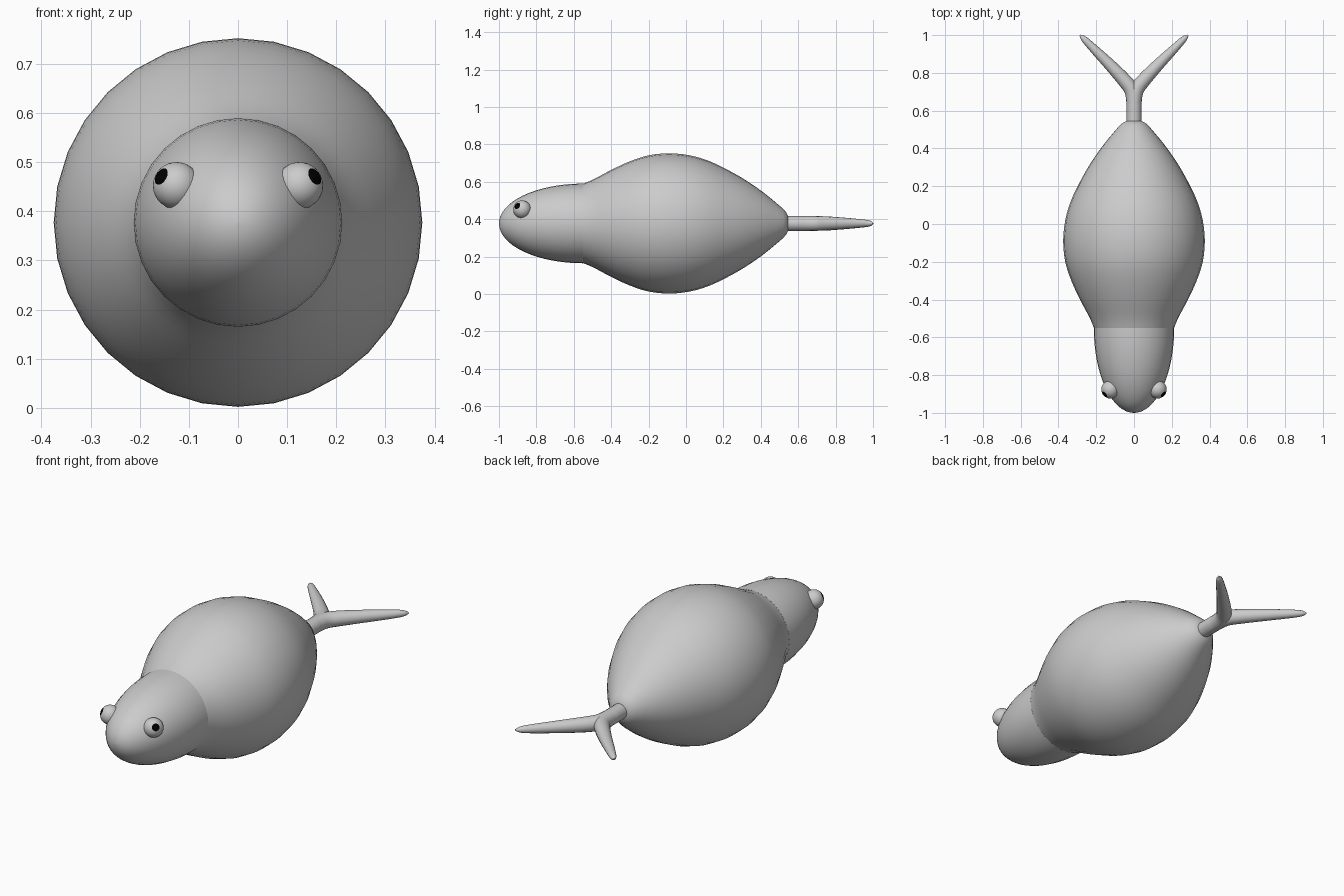
import bpy, bmesh, math
from mathutils import Vector

if "Cube" in bpy.data.objects:
    bpy.data.objects.remove(bpy.data.objects["Cube"])

ZC = 0.377  # height of the body axis


def material(name, rgb):
    m = bpy.data.materials.new(name)
    m.diffuse_color = (*rgb, 1)
    m.use_nodes = True
    m.node_tree.nodes["Principled BSDF"].inputs["Base Color"].default_value = m.diffuse_color
    return m


grey = material("grey", (0.6, 0.6, 0.6))
black = material("black", (0.0, 0.0, 0.0))


def finish(name, bm, mats, angle=50):
    bmesh.ops.remove_doubles(bm, verts=bm.verts, dist=1e-5)
    bmesh.ops.recalc_face_normals(bm, faces=bm.faces)
    me = bpy.data.meshes.new(name)
    bm.to_mesh(me)
    bm.free()
    for m in mats:
        me.materials.append(m)
    ob = bpy.data.objects.new(name, me)
    bpy.context.collection.objects.link(ob)
    bpy.context.view_layer.objects.active = ob
    ob.select_set(True)
    bpy.ops.object.shade_smooth_by_angle(angle=math.radians(angle))
    ob.select_set(False)
    return ob


def smooth_path(pts, steps):
    """Catmull-Rom curve through the points."""
    p = [Vector(q) for q in pts]
    p = [2 * p[0] - p[1]] + p + [2 * p[-1] - p[-2]]
    out = []
    for a, b, c, d in zip(p, p[1:], p[2:], p[3:]):
        for i in range(steps):
            t = i / steps
            out.append(0.5 * (2 * b + (c - a) * t + (2 * a - 5 * b + 4 * c - d) * t * t
                              + (3 * b - a - 3 * c + d) * t ** 3))
    return out + [p[-2]]


def loft(name, rings, segs):
    """Skin round rings given as (centre, direction, radius)."""
    bm = bmesh.new()
    loops = []
    for c, d, r in rings:
        side = Vector((0, 0, 1)).cross(d).normalized()
        loops.append([bm.verts.new(c + r * (math.cos(a) * side + math.sin(a) * Vector((0, 0, 1))))
                      for a in (2 * math.pi * i / segs for i in range(segs))])
    for l0, l1 in zip(loops, loops[1:]):
        for i in range(segs):
            j = (i + 1) % segs
            bm.faces.new((l0[i], l0[j], l1[j], l1[i]))
    bm.faces.new(loops[0])
    bm.faces.new(loops[-1])
    return finish(name, bm, [grey])


def lathe(name, profile, segs):
    return loft(name, [(Vector((0, y, ZC)), Vector((0, 1, 0)), max(r, 1e-4))
                       for y, r in profile], segs)


# Body: teardrop turned around the long axis
body = [(-0.57, 0.205), (-0.5, 0.233), (-0.4, 0.286), (-0.3, 0.332), (-0.2, 0.364),
        (-0.09, 0.375), (0.02, 0.364), (0.12, 0.335), (0.22, 0.288), (0.32, 0.231),
        (0.42, 0.161), (0.52, 0.078)]
lathe("body", [tuple(v) for v in smooth_path(body, 3)] + [(0.535, 0.06), (0.548, 0.035)], 32)

# Head: half ellipsoid
lathe("head", [(-0.55 - 0.45 * math.sin(a), 0.213 * math.cos(a))
               for a in (math.pi / 2 * i / 16 for i in range(17))], 32)

# Forked tail: two bent, tapering tubes sharing the stem
tail = [(0, 0.50, 0.040), (0, 0.58, 0.040), (0.001, 0.65, 0.040), (0.014, 0.71, 0.039),
        (0.055, 0.765, 0.037), (0.13, 0.845, 0.031), (0.215, 0.93, 0.023),
        (0.265, 0.98, 0.016), (0.286, 1.0, 0.004)]
path = smooth_path(tail, 4)
for side, s in (("left", -1), ("right", 1)):
    centres = [Vector((s * p.x, p.y, ZC)) for p in path]
    n = len(path)
    loft(side + "_tail_prong",
         [(centres[i], centres[min(i + 1, n - 1)] - centres[max(i - 1, 0)], path[i].z)
          for i in range(n)], 16)

# Eyes: spheres whose outward cap is the black pupil
for side, s in (("left", -1), ("right", 1)):
    gaze = Vector((s * 0.70, -0.58, 0.42)).normalized()
    bm = bmesh.new()
    bmesh.ops.create_uvsphere(bm, u_segments=24, v_segments=24, radius=0.048)
    for f in bm.faces:
        f.material_index = int(f.calc_center_median().normalized().z > math.cos(math.radians(22.6)))
    bmesh.ops.rotate(bm, verts=bm.verts, cent=(0, 0, 0),
                     matrix=gaze.to_track_quat('Z', 'Y').to_matrix())
    bmesh.ops.translate(bm, verts=bm.verts, vec=(s * 0.125, -0.876, 0.452))
    finish(side + "_eye", bm, [grey, black])
